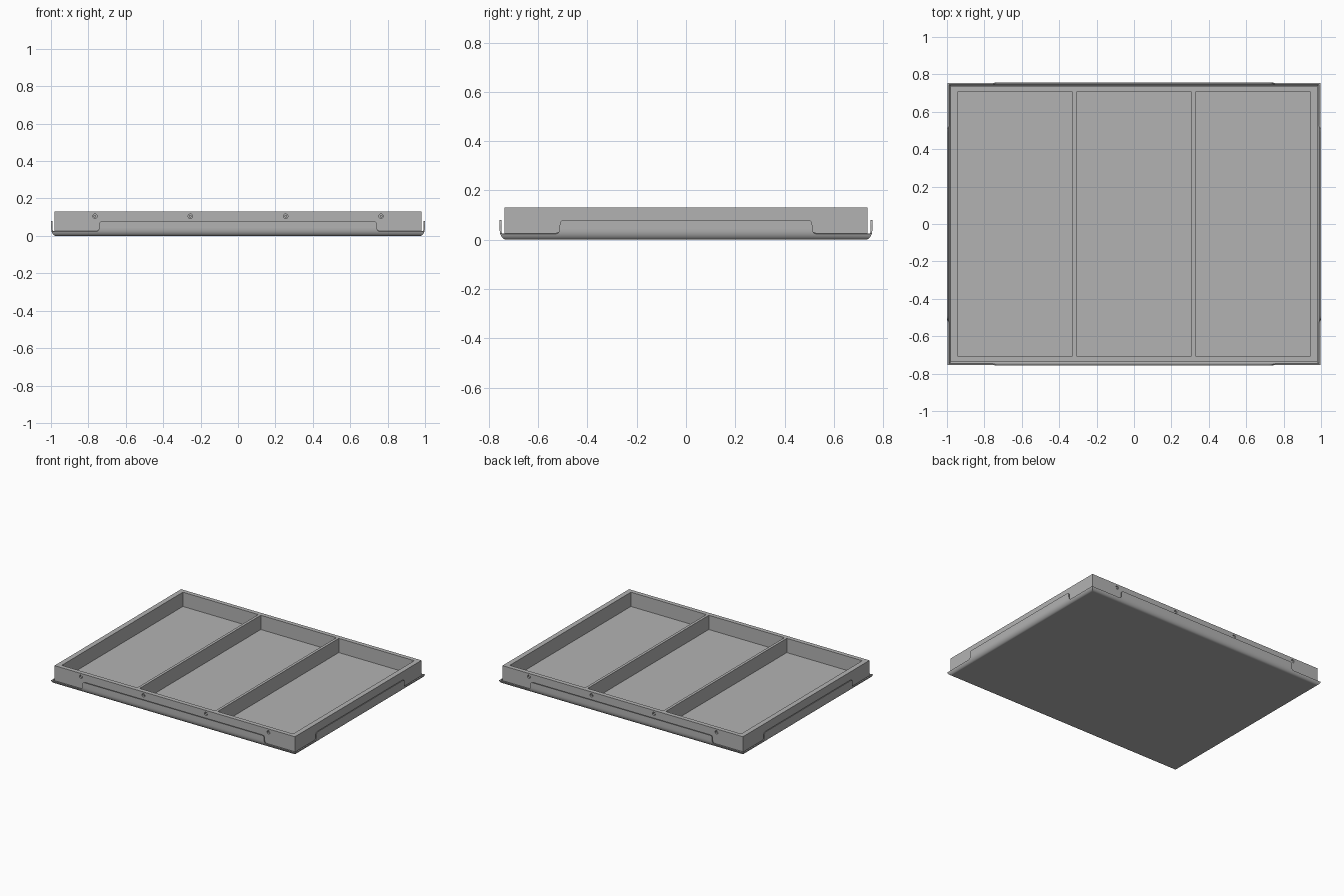
import bpy, bmesh, math
from mathutils import Matrix

if "Cube" in bpy.data.objects:
    bpy.data.objects.remove(bpy.data.objects["Cube"])

gray = bpy.data.materials.new("satin gray")
gray.use_nodes = True
COLOR = (0.45, 0.45, 0.45, 1)
gray.diffuse_color = COLOR
gray.node_tree.nodes["Principled BSDF"].inputs["Base Color"].default_value = COLOR

HX, HY, TOP, FLOOR = 0.98, 0.737, 0.13, 0.025   # frame half sizes and heights
BX, BY, REACH, BEND = 0.973, 0.73, 0.026, 0.04  # flat sheet half sizes, bend size
SHEET = 0.007


def finish(name, bm):
    bmesh.ops.recalc_face_normals(bm, faces=bm.faces)
    mesh = bpy.data.meshes.new(name)
    bm.to_mesh(mesh)
    bm.free()
    mesh.materials.append(gray)
    obj = bpy.data.objects.new(name, mesh)
    bpy.context.collection.objects.link(obj)
    return obj


def activate(obj):
    bpy.ops.object.select_all(action='DESELECT')
    obj.select_set(True)
    bpy.context.view_layer.objects.active = obj


# Frame with three open compartments
bm = bmesh.new()
xs = [-HX, -0.943, -0.328, -0.308, 0.308, 0.328, 0.943, HX]
ys = [-HY, -0.705, 0.705, HY]
grid = [[bm.verts.new((x, y, TOP)) for y in ys] for x in xs]
pockets = []
for i in range(len(xs) - 1):
    for j in range(len(ys) - 1):
        face = bm.faces.new((grid[i][j], grid[i + 1][j], grid[i + 1][j + 1], grid[i][j + 1]))
        if j == 1 and i in (1, 3, 5):
            pockets.append(face)
rim = [e for e in bm.edges if e.is_boundary]
walls = bmesh.ops.extrude_edge_only(bm, edges=rim)["geom"]
for v in walls:
    if isinstance(v, bmesh.types.BMVert):
        v.co.z = SHEET
bmesh.ops.holes_fill(bm, edges=[e for e in bm.edges if e.is_boundary])
for face in pockets:
    new = bmesh.ops.extrude_face_region(bm, geom=[face])["geom"]
    for v in new:
        if isinstance(v, bmesh.types.BMVert):
            v.co.z = FLOOR
    if face.is_valid:
        bmesh.ops.delete(bm, geom=[face], context='FACES_ONLY')
frame = finish("compartment_frame", bm)

# Blind screw holes along the front and back
bm = bmesh.new()
for side in (-1, 1):
    for x in (-0.765, -0.255, 0.255, 0.765):
        place = Matrix.Translation((x, side * HY, 0.105)) @ Matrix.Rotation(math.pi / 2, 4, 'X')
        bmesh.ops.create_cone(bm, cap_ends=True, segments=20, radius1=0.012,
                              radius2=0.012, depth=0.036, matrix=place)
cutter = finish("hole_cutter", bm)
cutter.hide_render = True
cut = frame.modifiers.new("holes", 'BOOLEAN')
cut.operation = 'DIFFERENCE'
cut.solver = 'EXACT'
cut.object = cutter
activate(frame)
bpy.ops.object.modifier_apply(modifier=cut.name)
bpy.data.objects.remove(cutter)

# Screw heads sunk in the holes
for side, label in ((-1, "front"), (1, "back")):
    for n, x in enumerate((-0.765, -0.255, 0.255, 0.765)):
        bm = bmesh.new()
        place = Matrix.Translation((x, side * (HY - 0.012), 0.105)) @ Matrix.Rotation(math.pi / 2, 4, 'X')
        bmesh.ops.create_cone(bm, cap_ends=True, segments=16, radius1=0.007,
                              radius2=0.007, depth=0.014, matrix=place)
        finish(f"{label}_screw_{n + 1}", bm)

# Flat bottom sheet
bm = bmesh.new()
bmesh.ops.create_cube(bm, size=1, matrix=Matrix.Translation((0, 0, SHEET / 2))
                      @ Matrix.Diagonal((2 * BX, 2 * BY, SHEET, 1)))
finish("bottom_sheet", bm)


def bend(z):
    """Outward reach of the rolled edge at height z."""
    t = max(0, 1 - z / BEND)
    return REACH * math.sqrt(max(0, 1 - t * t))


def lip(name, half, dist, tab, angle):
    """Rolled-up edge with a raised middle tab and mitred ends."""
    low, high, ramp, steps = 0.023, 0.08, 0.045, 12
    right = [(tab + ramp * (1 - k / steps),
              low + (high - low) * (0.5 - 0.5 * math.cos(math.pi * k / steps)))
             for k in range(steps + 1)]
    # steepen the middle of the ramp
    right = [(tab + ramp * (0.5 + 4 * ((u - tab) / ramp - 0.5) ** 3), h) for u, h in right]
    stations = [(half, low)] + right
    stations = [(-u, h) for u, h in stations] + stations[::-1]
    bm = bmesh.new()
    rows = []
    for n, (u, h) in enumerate(stations):
        end = -1 if n == 0 else 1 if n == len(stations) - 1 else 0
        row = []
        for k in range(13):
            z = h * (k / 12) ** 2
            row.append(bm.verts.new((u + end * bend(z), -dist - bend(z), z)))
        rows.append(row)
    for a, b in zip(rows, rows[1:]):
        for k in range(12):
            bm.faces.new((a[k], b[k], b[k + 1], a[k + 1]))
    bmesh.ops.rotate(bm, verts=bm.verts, matrix=Matrix.Rotation(angle, 3, 'Z'))
    mesh = bpy.data.meshes.new(name)
    bm.to_mesh(mesh)
    bm.free()
    mesh.materials.append(gray)
    obj = bpy.data.objects.new(name, mesh)
    bpy.context.collection.objects.link(obj)
    solid = obj.modifiers.new("thickness", 'SOLIDIFY')
    solid.thickness = SHEET
    solid.offset = -1
    activate(obj)
    bpy.ops.object.modifier_apply(modifier=solid.name)
    bpy.ops.object.shade_smooth_by_angle(angle=math.radians(35))


for n, name in enumerate(("front", "left", "back", "right")):
    if n % 2 == 0:
        lip(name + "_lip", BX, BY, 0.72, n * math.pi / 2)
    else:
        lip(name + "_lip", BY, BX, 0.49, n * math.pi / 2)
